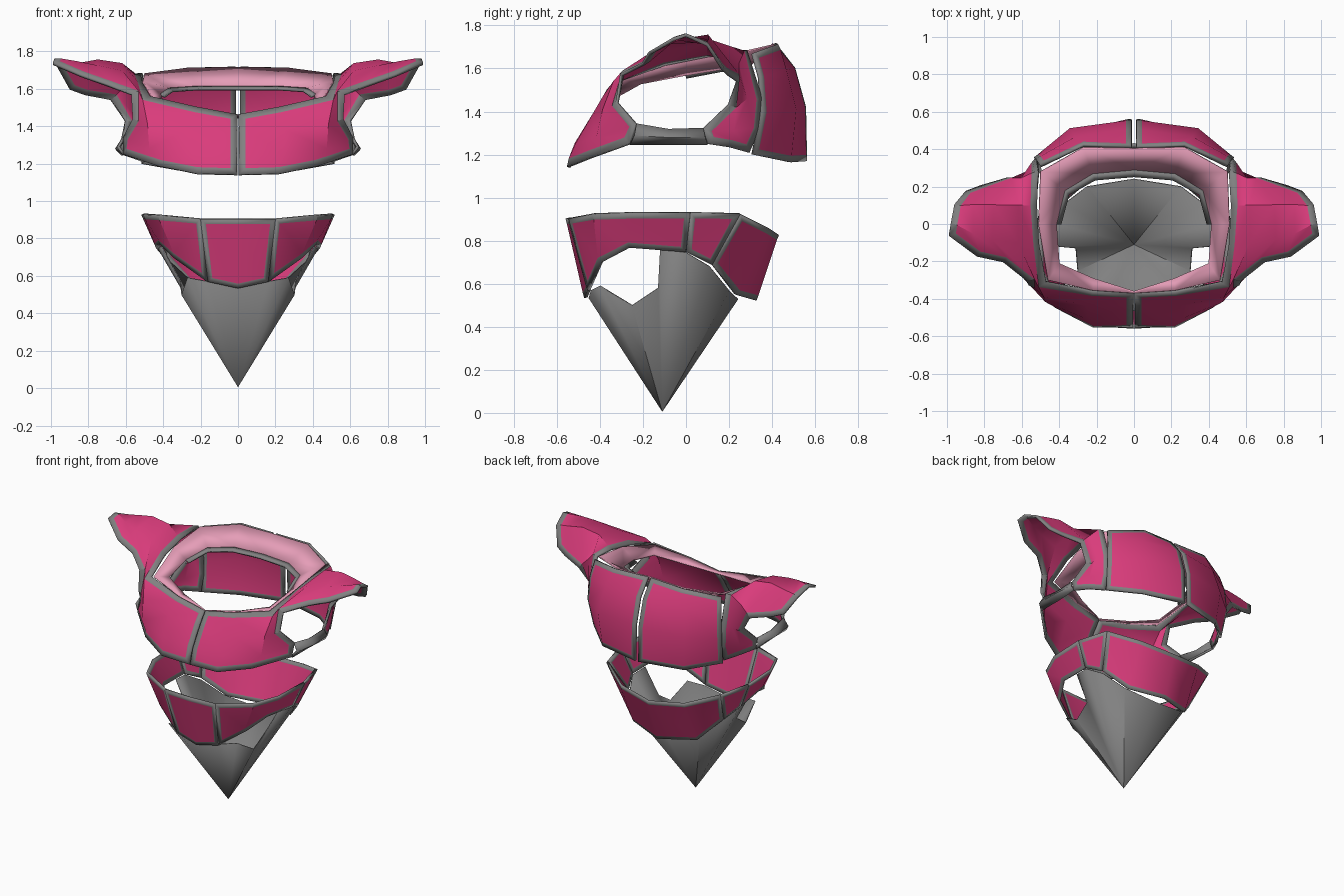
import bpy, bmesh
from mathutils import Vector


def colour(name, rgb):
    m = bpy.data.materials.new(name)
    m.diffuse_color = (*rgb, 1)
    return m


PINK = colour("pink", (0.70, 0.045, 0.20))
PALE = colour("pale_pink", (0.79, 0.34, 0.48))
GREY = colour("grey", (0.22, 0.22, 0.22))


def plate(name, grids, mat=PINK, trim=0.0, mirror=True, thick=0.016):
    """Join point grids into one shell, then inset a grey trim along its border."""
    bm = bmesh.new()
    for rows in grids:
        vs = [[bm.verts.new(p) for p in r] for r in rows]
        for a, b in zip(vs, vs[1:]):
            for i in range(len(a) - 1):
                bm.faces.new((a[i], a[i + 1], b[i + 1], b[i]))
    bmesh.ops.remove_doubles(bm, verts=bm.verts[:], dist=0.0005)
    bmesh.ops.recalc_face_normals(bm, faces=bm.faces[:])
    if trim:
        ring = bmesh.ops.inset_region(bm, faces=bm.faces[:], thickness=trim,
                                      use_boundary=True, use_even_offset=True)
        for f in ring["faces"]:
            f.material_index = 1
    return finish(name, bm, mat, mirror, thick)


def finish(name, bm, mat, mirror, thick):
    me = bpy.data.meshes.new(name)
    bm.to_mesh(me)
    bm.free()
    me.materials.append(mat)
    me.materials.append(GREY)
    ob = bpy.data.objects.new(name, me)
    bpy.context.collection.objects.link(ob)
    if mirror:
        m = ob.modifiers.new("mirror", 'MIRROR')
        m.use_mirror_merge = mat is not PINK
        m.merge_threshold = 0.002
    s = ob.modifiers.new("thickness", 'SOLIDIFY')
    s.thickness, s.offset = thick, 0
    bpy.context.view_layer.objects.active = ob
    ob.select_set(True)
    bpy.ops.object.shade_smooth_by_angle(angle=0.6)
    ob.select_set(False)
    return ob


# Chest, shoulder and rear-of-arm panels form one shell round each arm hole
chest = [
    [(.004, -.37, 1.46), (.22, -.36, 1.50), (.47, -.31, 1.555), (.57, -.30, 1.57)],
    [(.004, -.43, 1.38), (.25, -.43, 1.38), (.48, -.38, 1.41), (.56, -.32, 1.44)],
    [(.004, -.51, 1.25), (.24, -.505, 1.25), (.47, -.41, 1.28), (.61, -.23, 1.34)],
    [(.004, -.545, 1.14), (.22, -.545, 1.145), (.42, -.44, 1.185), (.61, -.26, 1.25)]]
shoulder = [
    [(.47, -.31, 1.555), (.51, -.10, 1.62), (.52, .10, 1.66), (.51, .28, 1.68)],
    [(.57, -.30, 1.57), (.62, -.10, 1.69), (.62, .10, 1.73), (.60, .24, 1.62)],
    [(.70, -.20, 1.62), (.76, -.08, 1.72), (.75, .10, 1.75), (.68, .24, 1.54)],
    [(.84, -.17, 1.67), (.86, -.05, 1.74), (.86, .10, 1.73), (.82, .20, 1.57)],
    [(.99, -.06, 1.735), (.98, .00, 1.755), (.96, .10, 1.71), (.90, .17, 1.60)]]
arm_rear = [
    [(.68, .24, 1.54), (.60, .24, 1.62), (.51, .28, 1.68)],
    [(.60, .20, 1.43), (.56, .28, 1.46), (.52, .35, 1.46)],
    [(.62, .08, 1.32), (.58, .22, 1.31), (.51, .34, 1.32)],
    [(.62, .10, 1.25), (.57, .20, 1.235), (.50, .29, 1.21)]]
plate("chest_and_shoulder_shell", [chest, shoulder, arm_rear], trim=.035)

# Back plates, split down the middle
back = [
    [(.012, .41, 1.715), (.27, .42, 1.71), (.50, .31, 1.67)],
    [(.012, .50, 1.60), (.31, .46, 1.59), (.52, .34, 1.56)],
    [(.012, .55, 1.42), (.34, .505, 1.41), (.53, .35, 1.40)],
    [(.012, .555, 1.17), (.32, .48, 1.165), (.51, .31, 1.20)]]
plate("back_plate", [back], trim=.03)

# Grey strip under each arm
plate("underarm_strip", [[
    [(.61, -.23, 1.34), (.62, -.08, 1.315), (.62, .08, 1.32)],
    [(.64, -.24, 1.29), (.65, -.08, 1.28), (.64, .09, 1.28)],
    [(.61, -.26, 1.25), (.61, -.08, 1.25), (.62, .10, 1.25)]]], mat=GREY)

# Pale collar sloping inward from the neck rim, with a grey inner lip at the rear
rim = [(0, -.37, 1.46), (.22, -.355, 1.50), (.46, -.30, 1.555), (.51, 0, 1.64),
       (.50, .28, 1.68), (.27, .41, 1.71), (0, .405, 1.715)]
inner = [(0, -.36, 1.445), (.22, -.29, 1.485), (.40, -.21, 1.53), (.415, 0, 1.57),
         (.37, .18, 1.60), (.22, .27, 1.61), (0, .29, 1.61)]
plate("collar", [[rim, inner]], mat=PALE, thick=.008)
lip = [Vector((p[0] * .94, p[1] * .87, p[2] - .012)) for p in inner[3:]]
plate("collar_lip", [[inner[3:], lip]], mat=GREY, thick=.012)

# Hip belt panels, each with a grey frame
front_top = (.20, -.54, .905)
front_low = (.16, -.45, .57)


def flip(p):
    return (-p[0], p[1], p[2])


plate("belt_front", [[[flip(front_top), (0, -.552, .905), front_top],
                      [flip(front_low), (0, -.465, .535), front_low]]],
      trim=.026, mirror=False)
plate("belt_side", [[
    [front_top, (.42, -.43, .925), (.50, -.25, .93), (.51, .02, .93)],
    [front_low, (.34, -.39, .70), (.41, -.26, .77), (.43, 0, .75)]]], trim=.026)
plate("belt_rear_side", [[
    [(.51, .02, .93), (.45, .25, .925)],
    [(.43, 0, .75), (.38, .12, .69)]]], trim=.024)
back_top = [(.45, .25, .925), (.25, .38, .86)]
back_low = [(.38, .12, .69), (.25, .23, .55)]
plate("belt_back", [[
    back_top + [(0, .425, .83)] + [flip(p) for p in back_top[::-1]],
    back_low + [(0, .32, .525)] + [flip(p) for p in back_low[::-1]]]],
    trim=.026, mirror=False)

# Grey pointed body below the belt, notched at the front sides for the leg holes
edge = [(0, -.45, .535), (.16, -.44, .57), (.27, -.40, .59), (.30, -.25, .50),
        (.31, -.13, .58), (.41, -.12, .76), (.425, 0, .745), (.37, .11, .68),
        (.25, .20, .57), (0, .24, .53)]
cone = bmesh.new()
tip = cone.verts.new((0, -.11, 0.008))
ring = [cone.verts.new(p) for p in edge]
for a, b in zip(ring, ring[1:]):
    cone.faces.new((tip, a, b))
finish("pointed_body", cone, GREY, True, .006)
